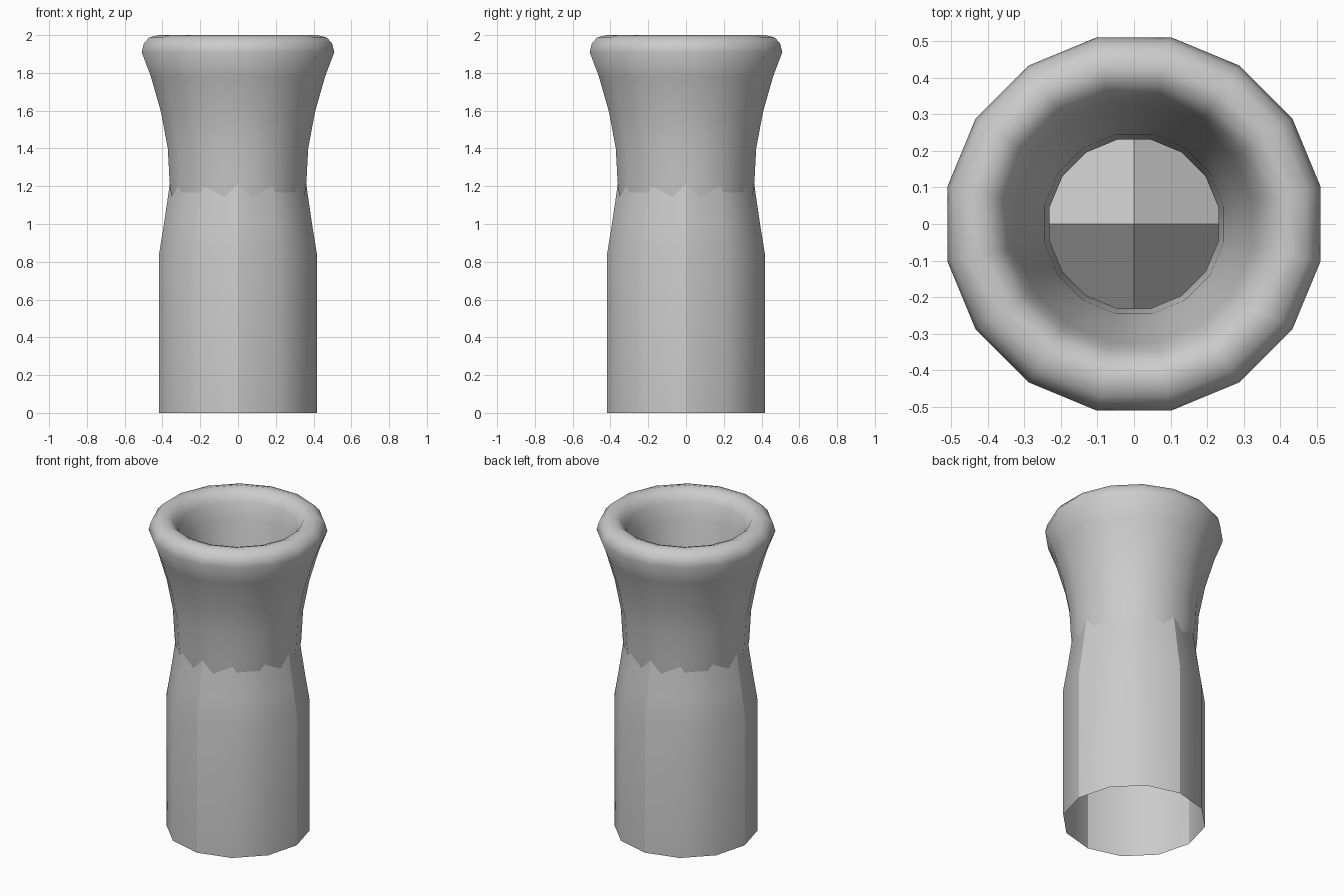
import bpy, bmesh, math

cube = bpy.data.objects.get("Cube")
if cube:
    bpy.data.objects.remove(cube, do_unlink=True)

grey = bpy.data.materials.new("light grey")
grey.use_nodes = True
colour = (0.6, 0.6, 0.6, 1)
grey.diffuse_color = colour
grey.node_tree.nodes["Principled BSDF"].inputs["Base Color"].default_value = colour


def ring(bm, sides, radius, height, offset=0.0):
    """One polygon of vertices; height may depend on x and y."""
    verts = []
    for i in range(sides):
        a = 2 * math.pi * (i + offset) / sides
        x, y = radius * math.cos(a), radius * math.sin(a)
        verts.append(bm.verts.new((x, y, height(x, y) if callable(height) else height)))
    return verts


def bridge(bm, low, high):
    n = len(low)
    for i in range(n):
        j = (i + 1) % n
        bm.faces.new((low[i], low[j], high[j], high[i]))


def finish(bm, name, angle):
    mesh = bpy.data.meshes.new(name)
    bm.to_mesh(mesh)
    bm.free()
    mesh.materials.append(grey)
    obj = bpy.data.objects.new(name, mesh)
    bpy.context.collection.objects.link(obj)
    bpy.ops.object.select_all(action='DESELECT')
    obj.select_set(True)
    bpy.context.view_layer.objects.active = obj
    bpy.ops.object.shade_smooth_by_angle(angle=math.radians(angle))
    return obj


# Lower tube: twelve sides, open below, tapering, creased on the four axes
bm = bmesh.new()
rings = [ring(bm, 12, r, z) for r, z in [(0.418, 0), (0.418, 0.84), (0.392, 1.0), (0.36, 1.22)]]
for low, high in zip(rings, rings[1:]):
    bridge(bm, low, high)
for e in bm.edges:
    a, b = e.verts
    on_axis = all(min(abs(v.co.x), abs(v.co.y)) < 0.001 for v in (a, b))
    if on_axis and abs(a.co.z - b.co.z) > 0.05:
        e.smooth = False
finish(bm, "lower_tube", 40)

# Inner plug: four sloping planes that meet the tube wall
bm = bmesh.new()
base = ring(bm, 12, 0.41, lambda x, y: 1.2 - 0.83 * (abs(x) + abs(y)))
apex = bm.verts.new((0, 0, 1.2))
for i in range(12):
    bm.faces.new((base[i], base[(i + 1) % 12], apex))
finish(bm, "inner_plug", 20)

# Flared mouth: sixteen sides, rolled rim and inner funnel
profile = [(0.358, 1.13), (0.369, 1.22), (0.379, 1.4), (0.415, 1.59), (0.47, 1.78),
           (0.52, 1.91), (0.508, 1.955), (0.48, 1.987), (0.43, 2.0), (0.385, 1.982),
           (0.352, 1.93), (0.33, 1.83), (0.285, 1.6), (0.25, 1.4), (0.235, 1.22), (0.24, 1.13)]
bm = bmesh.new()
rings = [ring(bm, 16, r, z, 0.5) for r, z in profile]
for low, high in zip(rings, rings[1:] + rings[:1]):
    bridge(bm, low, high)
finish(bm, "flared_mouth", 50)
